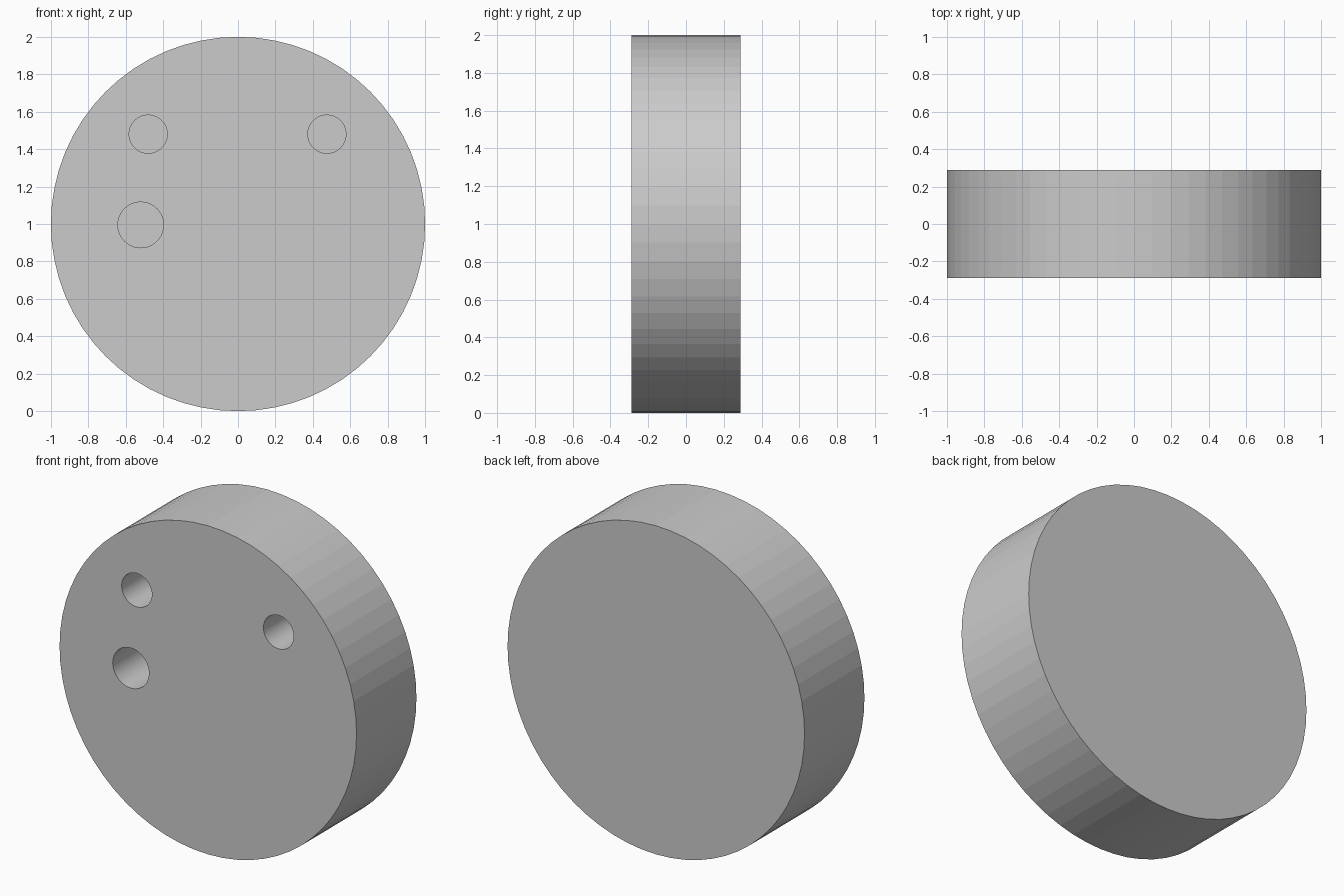
import bpy
from math import radians

if "Cube" in bpy.data.objects:
    bpy.data.objects.remove(bpy.data.objects["Cube"])

HALF = 0.288        # half thickness of the disc
HOLE_DEPTH = 0.4


def cylinder(name, x, z, radius, y0, y1, sides=64):
    """Cylinder running along y from y0 to y1."""
    bpy.ops.mesh.primitive_cylinder_add(
        vertices=sides, radius=radius, depth=y1 - y0,
        location=(x, (y0 + y1) / 2, z), rotation=(radians(90), 0, 0))
    obj = bpy.context.object
    obj.name = name
    return obj


# Main thick disc
disc = cylinder("disc", 0, 1, 1.0, -HALF, HALF)

# Three blind holes in the front face
holes = [("upper_left_hole", -0.48, 1.48, 0.102),
         ("upper_right_hole", 0.475, 1.48, 0.102),
         ("lower_left_hole", -0.52, 0.995, 0.122)]
for name, x, z, radius in holes:
    cutter = cylinder(name + "_cutter", x, z, radius, -HALF - 0.2, -HALF + HOLE_DEPTH)
    cutter.hide_render = True
    cutter.display_type = 'WIRE'
    mod = disc.modifiers.new(name, 'BOOLEAN')
    mod.operation = 'DIFFERENCE'
    mod.solver = 'EXACT'
    mod.object = cutter
